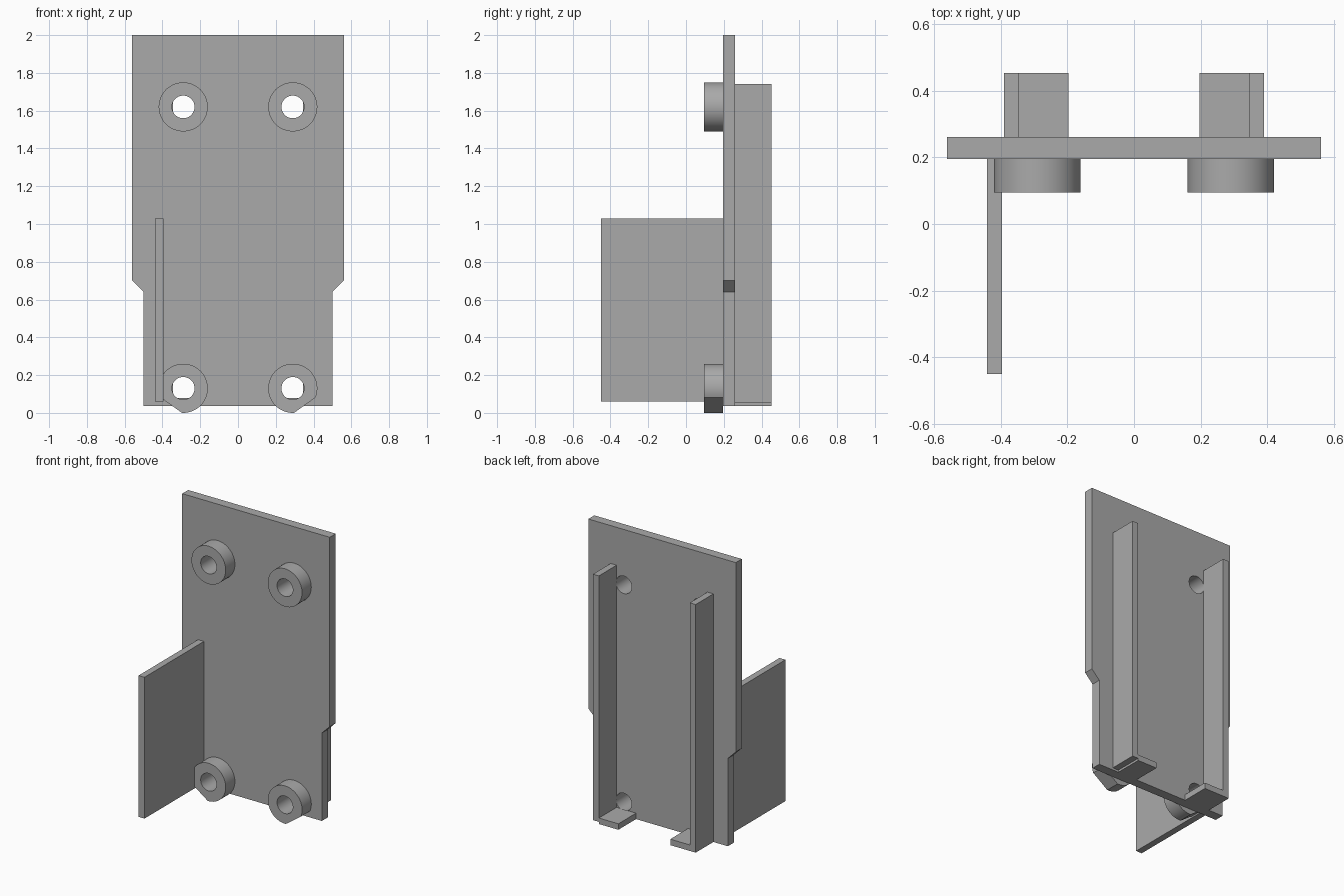
import bpy, bmesh, math
from mathutils import Matrix

cube = bpy.data.objects.get("Cube")
if cube:
    bpy.data.objects.remove(cube, do_unlink=True)

grey = bpy.data.materials.new("plain_grey")
grey.use_nodes = True
grey.diffuse_color = (0.4, 0.4, 0.4, 1)
grey.node_tree.nodes["Principled BSDF"].inputs["Base Color"].default_value = (0.4, 0.4, 0.4, 1)


def circle(cx, cz, r, start=0.0, sweep=360.0, n=48):
    """Points on an arc; a partial arc is closed by its chord."""
    steps = n if sweep == 360 else n - 1
    angles = [math.radians(start + sweep * i / steps) for i in range(n)]
    return [(cx + r * math.cos(a), cz + r * math.sin(a)) for a in angles]


def finish(name, mesh):
    mesh.materials.clear()
    mesh.materials.append(grey)
    obj = bpy.data.objects.new(name, mesh)
    bpy.context.collection.objects.link(obj)
    return obj


def sheet(name, loops, y0, y1):
    """Outline with holes in the xz plane, extruded from y0 to y1."""
    curve = bpy.data.curves.new(name + "_profile", "CURVE")
    curve.dimensions = "2D"
    curve.fill_mode = "BOTH"
    curve.extrude = (y1 - y0) / 2
    for loop in loops:
        spline = curve.splines.new("POLY")
        spline.points.add(len(loop) - 1)
        for point, (x, z) in zip(spline.points, loop):
            point.co = (x, z, 0, 1)
        spline.use_cyclic_u = True
    temp = bpy.data.objects.new(name + "_temp", curve)
    bpy.context.collection.objects.link(temp)
    graph = bpy.context.evaluated_depsgraph_get()
    mesh = bpy.data.meshes.new_from_object(temp.evaluated_get(graph))
    bpy.data.objects.remove(temp, do_unlink=True)
    mesh.transform(Matrix.Translation((0, (y0 + y1) / 2, 0)) @ Matrix.Rotation(math.pi / 2, 4, "X"))
    bm = bmesh.new()
    bm.from_mesh(mesh)
    bmesh.ops.remove_doubles(bm, verts=bm.verts, dist=0.0001)
    bmesh.ops.recalc_face_normals(bm, faces=bm.faces)
    bm.to_mesh(mesh)
    bm.free()
    obj = finish(name, mesh)
    bpy.ops.object.select_all(action="DESELECT")
    obj.select_set(True)
    bpy.context.view_layer.objects.active = obj
    bpy.ops.object.shade_smooth_by_angle(angle=math.radians(30))
    return obj


def box(name, xs, ys, zs):
    low, high = zip(sorted(xs), sorted(ys), sorted(zs))
    bm = bmesh.new()
    bmesh.ops.create_cube(bm, size=1)
    for v in bm.verts:
        v.co = [a + (c + 0.5) * (b - a) for a, b, c in zip(low, high, v.co)]
    mesh = bpy.data.meshes.new(name)
    bm.to_mesh(mesh)
    bm.free()
    return finish(name, mesh)


FRONT, BACK, BOTTOM = 0.195, 0.26, 0.037
HOLE_X, HOLE_R, BOSS_R = 0.29, 0.06, 0.13
HEIGHTS = {"upper": 1.62, "lower": 0.13}
SIDES = {"left": 1, "right": -1}

# Back plate with stepped sides and four screw holes
half = [(0.5, BOTTOM), (0.5, 0.64), (0.56, 0.7), (0.56, 2)]
outline = half + [(-x, z) for x, z in reversed(half)]
holes = [circle(s * HOLE_X, z, HOLE_R) for s in SIDES.values() for z in HEIGHTS.values()]
sheet("back_plate", [outline] + holes, FRONT, BACK)

for side, s in SIDES.items():
    # Round spacers; the lower ones have a flat on the outer underside
    for level, z in HEIGHTS.items():
        if level == "upper":
            rim = circle(0, z, BOSS_R)
        else:
            rim = circle(0, z, BOSS_R, start=-22, sweep=295)
        rim = [(s * (HOLE_X + x), h) for x, h in rim]
        sheet(f"{level}_{side}_spacer", [rim, circle(s * HOLE_X, z, HOLE_R)], 0.095, FRONT)

    # Rear rails with small inward feet
    rail_bottom = 0.052 if side == "left" else BOTTOM
    box(f"{side}_rail", (s * 0.345, s * 0.39), (BACK, 0.452), (rail_bottom, 1.74))
    box(f"{side}_foot", (s * 0.197, s * 0.345), (BACK, 0.452), (BOTTOM, 0.078))

# Upright fin at the front
box("side_fin", (-0.44, -0.395), (-0.45, FRONT), (0.06, 1.03))
